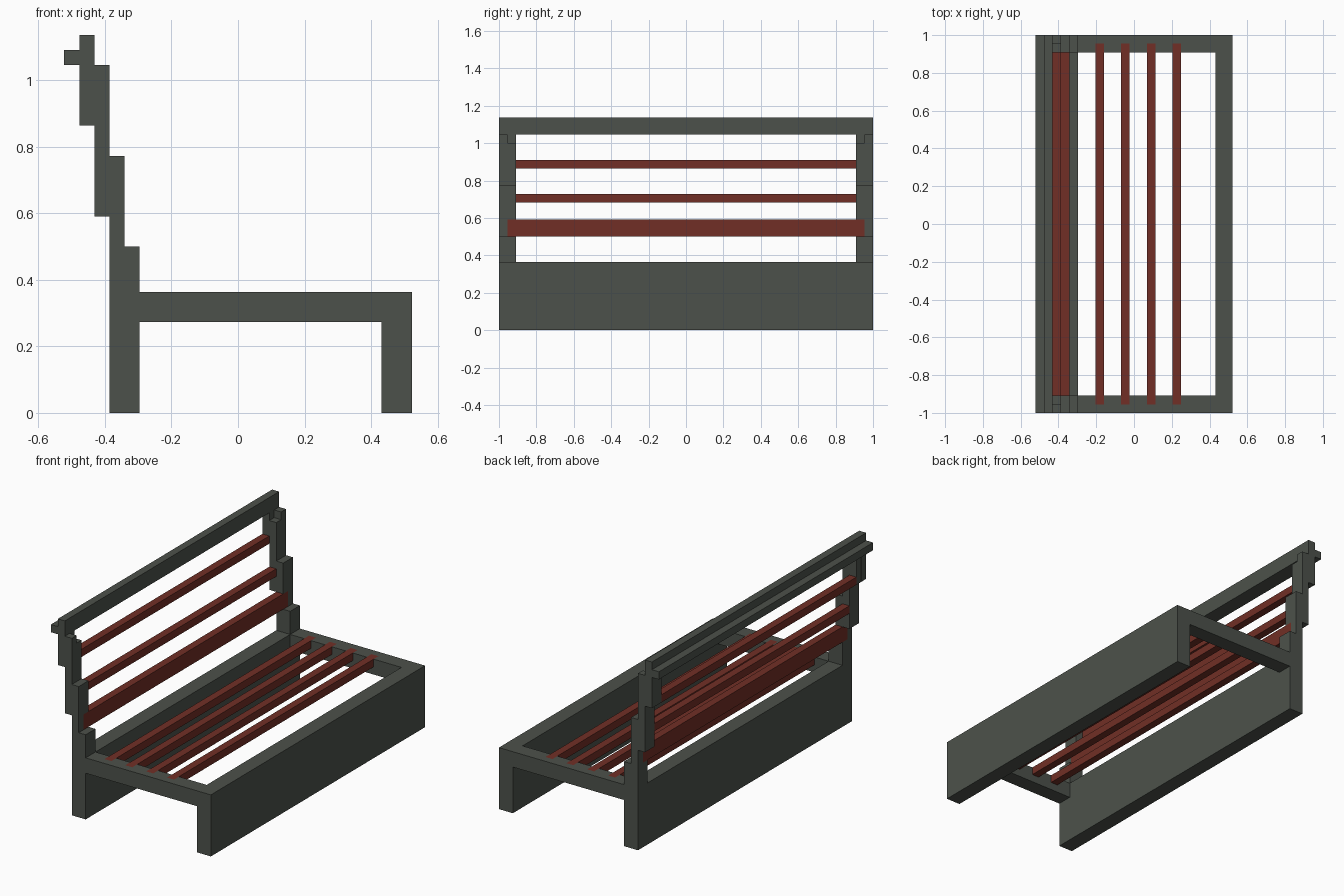
import bpy, bmesh

if "Cube" in bpy.data.objects:
    bpy.data.objects.remove(bpy.data.objects["Cube"])

U = 1 / 22  # the bench sits on a regular module


def material(name, rgb):
    m = bpy.data.materials.new(name)
    m.diffuse_color = (*rgb, 1)
    m.use_nodes = True
    m.node_tree.nodes["Principled BSDF"].inputs["Base Color"].default_value = m.diffuse_color
    return m


FRAME = material("dark grey green", (0.073, 0.083, 0.070))
SLAT = material("red brown", (0.165, 0.028, 0.019))


def prism(name, mat, parts, mirror=False):
    """Extrude x-z profiles along y; parts = [(profile, y0, y1), ...] in modules."""
    bm = bmesh.new()
    for profile, y0, y1 in parts:
        face = bm.faces.new([bm.verts.new((x * U, y0 * U, z * U)) for x, z in profile])
        ext = bmesh.ops.extrude_face_region(bm, geom=[face], use_keep_orig=True)
        verts = [g for g in ext["geom"] if isinstance(g, bmesh.types.BMVert)]
        bmesh.ops.translate(bm, verts=verts, vec=(0, (y1 - y0) * U, 0))
    bmesh.ops.recalc_face_normals(bm, faces=bm.faces)
    me = bpy.data.meshes.new(name)
    bm.to_mesh(me)
    bm.free()
    me.materials.append(mat)
    ob = bpy.data.objects.new(name, me)
    bpy.context.collection.objects.link(ob)
    if mirror:
        mod = ob.modifiers.new("mirror", 'MIRROR')
        mod.use_axis = (False, True, False)
        mod.use_mirror_merge = False
    return ob


def rect(x0, x1, z0, z1):
    return [(x0, z0), (x1, z0), (x1, z1), (x0, z1)]


# full-length leg boards
prism("front_leg_board", FRAME, [(rect(9.5, 11.5, 0, 8), -22, 22)])
prism("rear_leg_board", FRAME, [(rect(-8.5, -6.5, 0, 8), -22, 22)])

# seat side rails, notched on the inner half to receive the slats
slat_x = [-4.5, -1.5, 1.5, 4.5]
notched = [(-6.5, 6), (9.5, 6), (9.5, 8)]
for x in reversed(slat_x):
    notched += [(x + 1, 8), (x + 1, 7), (x, 7), (x, 8)]
notched.append((-6.5, 8))
prism("seat_side_rail", FRAME,
      [(rect(-6.5, 9.5, 6, 8), 21, 22), (notched, 20, 21)], mirror=True)

# seat slats
for i, x in enumerate(slat_x):
    prism(f"seat_slat_{i + 1}", SLAT, [(rect(x, x + 1, 7, 8), -21, 21)])

# stepped back posts: outer layer, inner foot and inner upper part
outer = [(-8.5, 8), (-6.5, 8), (-6.5, 11), (-7.5, 11), (-7.5, 17), (-8.5, 17),
         (-8.5, 23), (-10.5, 23), (-10.5, 19), (-9.5, 19), (-9.5, 13), (-8.5, 13)]
upper = [(-9.5, 13), (-7.5, 13), (-7.5, 17), (-8.5, 17), (-8.5, 22), (-9.5, 22),
         (-9.5, 23), (-10.5, 23), (-10.5, 19), (-9.5, 19)]
prism("back_post", FRAME,
      [(outer, 21, 22), (rect(-8.5, -6.5, 8, 11), 20, 21), (upper, 20, 21)], mirror=True)

# top rail with its rear ledge
prism("top_rail", FRAME,
      [([(-11.5, 23), (-9.5, 23), (-9.5, 25), (-10.5, 25), (-10.5, 24), (-11.5, 24)], -22, 22)])

# backrest boards
prism("lower_back_board", SLAT, [(rect(-8.5, -7.5, 11, 13), -21, 21)])
prism("middle_back_slat", SLAT, [(rect(-9.5, -8.5, 15, 16), -20, 20)])
prism("upper_back_slat", SLAT, [(rect(-10.5, -9.5, 19, 20), -20, 20)])
